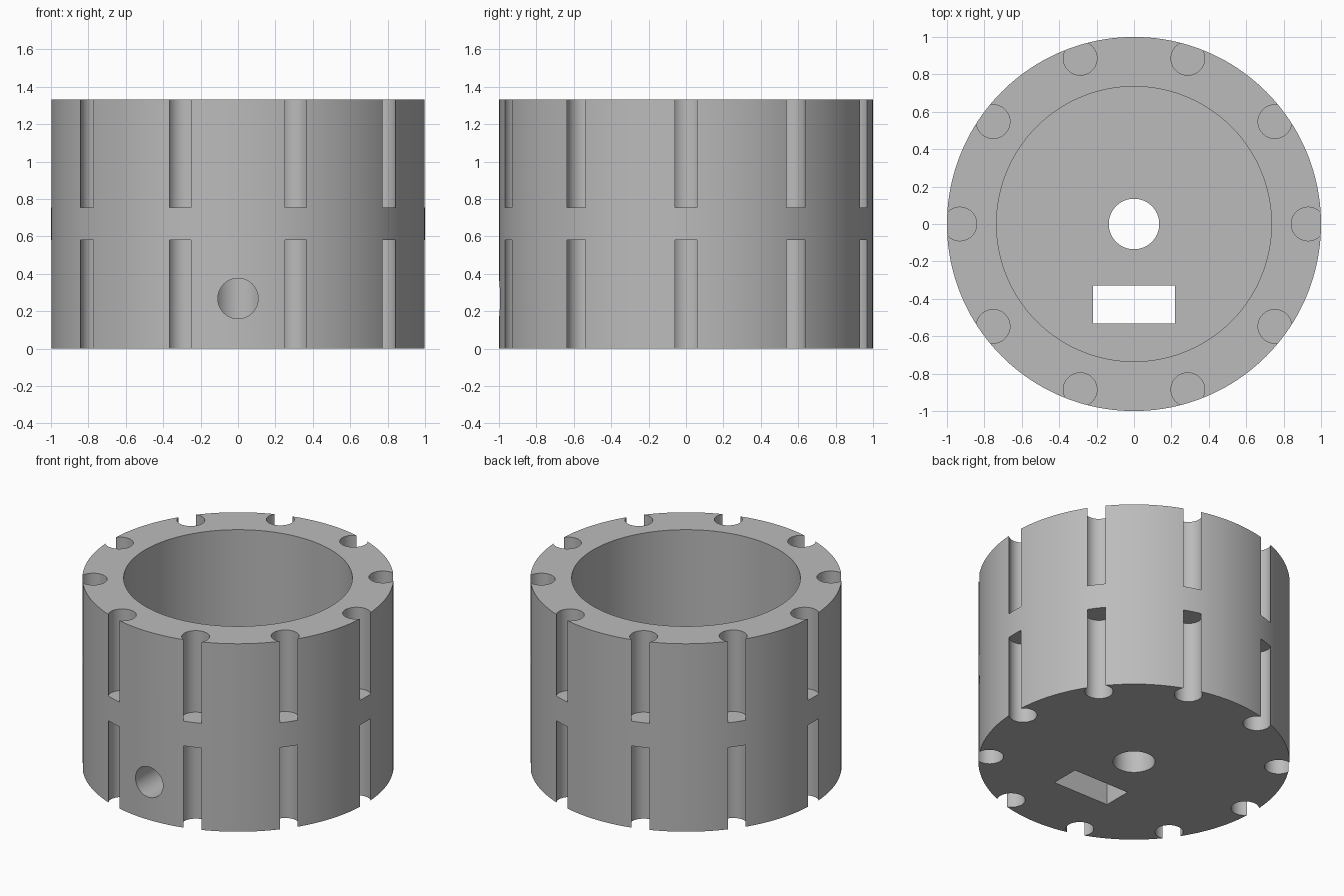
import bpy
import bmesh
import math
from mathutils import Matrix

cube = bpy.data.objects.get("Cube")
if cube:
    bpy.data.objects.remove(cube, do_unlink=True)

HEIGHT, FLOOR = 1.333, 0.533
OUTER, INNER = 1.0, 0.735
AXLE, BORE, BORE_Z = 0.135, 0.108, 0.268
GROOVE, GROOVE_DIST = 0.09, 0.931
BAND_LOW, BAND_HIGH = 0.58, 0.755
COUNT = 10

grey = bpy.data.materials.new("plain grey")
grey.use_nodes = True
colour = (0.5, 0.5, 0.5, 1)
grey.diffuse_color = colour
grey.node_tree.nodes["Principled BSDF"].inputs["Base Color"].default_value = colour


def new_object(name, bm):
    mesh = bpy.data.meshes.new(name)
    bm.to_mesh(mesh)
    bm.free()
    mesh.materials.append(grey)
    obj = bpy.data.objects.new(name, mesh)
    bpy.context.collection.objects.link(obj)
    return obj


def add_rod(bm, radius, low, high, segments, placement=Matrix()):
    """Capped cylinder along local z between two heights."""
    shift = Matrix.Translation((0, 0, (low + high) / 2))
    bmesh.ops.create_cone(bm, cap_ends=True, segments=segments, radius1=radius,
                          radius2=radius, depth=high - low, matrix=placement @ shift)


def rod(name, radius, low, high, segments, placement=Matrix()):
    bm = bmesh.new()
    add_rod(bm, radius, low, high, segments, placement)
    return new_object(name, bm)


# Solid drum
drum = rod("drum", OUTER, 0, HEIGHT, 160)

# Cup-shaped hollow above the thick floor, and axle hole
cutters = [rod("hollow_cutter", INNER, FLOOR, HEIGHT + 0.1, 128),
           rod("axle_cutter", AXLE, -0.1, FLOOR + 0.1, 64)]

# Rectangular nut slot through the floor
bm = bmesh.new()
bmesh.ops.create_cube(bm, size=1, matrix=Matrix.Translation((0, -0.43, FLOOR / 2))
                      @ Matrix.Diagonal((0.44, 0.205, FLOOR + 0.2, 1)))
cutters.append(new_object("slot_cutter", bm))

# Screw bore from the front into the axle hole
aim = Matrix.Translation((0, 0, BORE_Z)) @ Matrix.Rotation(math.pi / 2, 4, 'X')
cutters.append(rod("bore_cutter", BORE, 0, OUTER + 0.1, 48, aim))

# Two tiers of rim grooves around the outside
bm = bmesh.new()
for i in range(COUNT):
    place = (Matrix.Rotation(math.tau * i / COUNT, 4, 'Z')
             @ Matrix.Translation((GROOVE_DIST, 0, 0)))
    add_rod(bm, GROOVE, -0.1, BAND_LOW, 48, place)
    add_rod(bm, GROOVE, BAND_HIGH, HEIGHT + 0.1, 48, place)
cutters.append(new_object("groove_cutter", bm))

# Cut everything and keep only the finished drum
for cutter in cutters:
    cutter.hide_render = True
    mod = drum.modifiers.new(cutter.name, 'BOOLEAN')
    mod.operation = 'DIFFERENCE'
    mod.solver = 'EXACT'
    mod.object = cutter

bpy.ops.object.select_all(action='DESELECT')
drum.select_set(True)
bpy.context.view_layer.objects.active = drum
for mod in list(drum.modifiers):
    bpy.ops.object.modifier_apply(modifier=mod.name)
for cutter in cutters:
    bpy.data.objects.remove(cutter, do_unlink=True)

bpy.ops.object.shade_smooth_by_angle(angle=math.radians(30))
